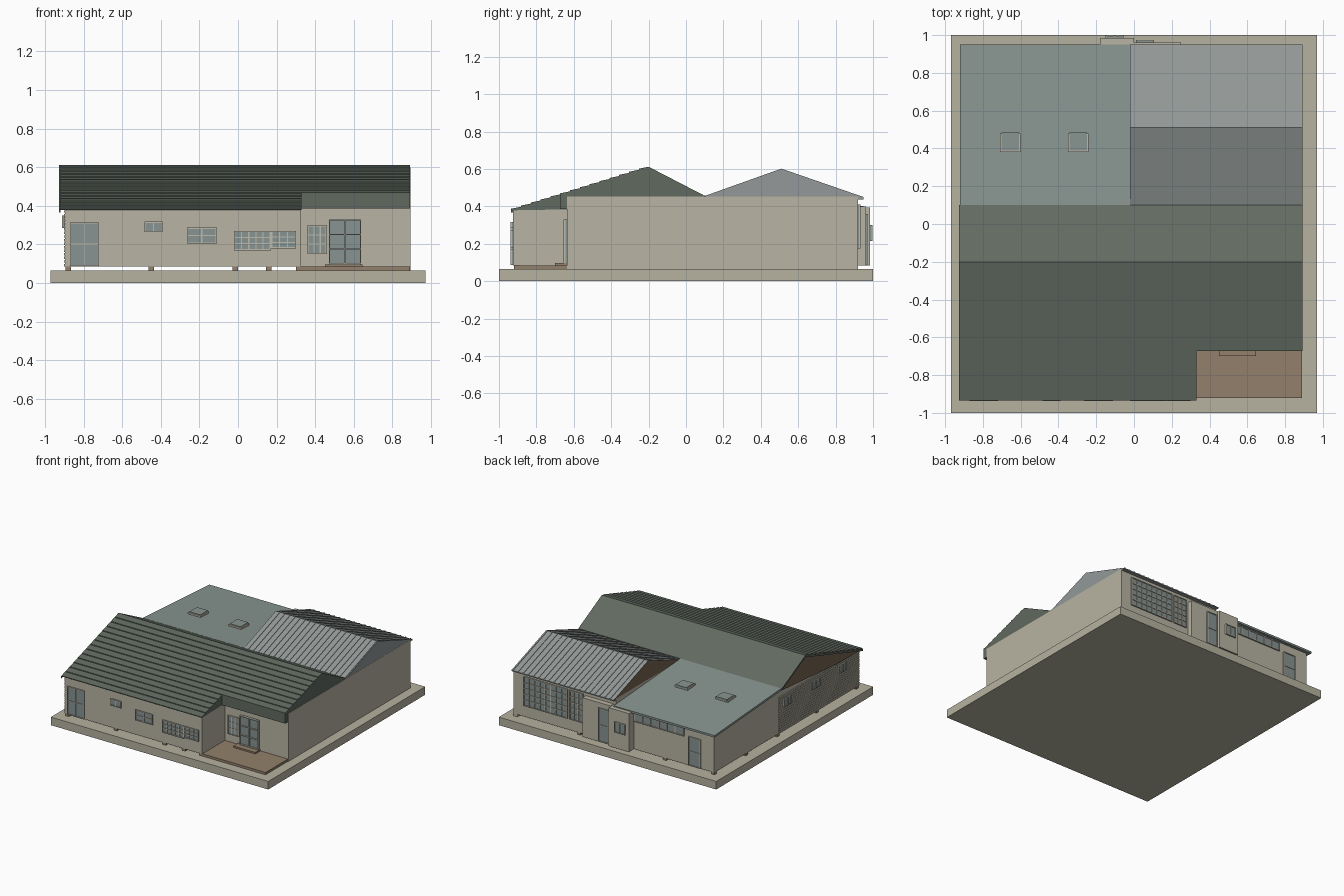
import bpy, bmesh, math

if "Cube" in bpy.data.objects:
    bpy.data.objects.remove(bpy.data.objects["Cube"])


def mat(name, r, g, b):
    m = bpy.data.materials.new(name)
    lin = [((c / 255 + 0.055) / 1.055) ** 2.4 for c in (r, g, b)]
    m.diffuse_color = (*lin, 1)
    m.use_nodes = True
    m.node_tree.nodes["Principled BSDF"].inputs["Base Color"].default_value = m.diffuse_color
    return m


WALL = mat("wall beige", 184, 180, 163)
SLAB = mat("slab beige", 182, 178, 160)
GREEN = mat("dark green tile", 97, 106, 96)
SHED = mat("grey green sheet", 137, 150, 146)
METAL = mat("grey metal", 147, 153, 152)
BROWN = mat("brown timber", 146, 128, 107)
GABLE = mat("dark brown gable", 118, 98, 80)
GLASS = mat("grey glass", 134, 147, 146)
TRIM = mat("light trim", 190, 187, 172)


def finish(name, bm, *mats):
    bmesh.ops.recalc_face_normals(bm, faces=bm.faces)
    me = bpy.data.meshes.new(name)
    bm.to_mesh(me)
    bm.free()
    for m in mats:
        me.materials.append(m)
    ob = bpy.data.objects.new(name, me)
    bpy.context.collection.objects.link(ob)
    return ob


def add_box(bm, x0, x1, y0, y1, z0, z1, mi=0):
    vs = bmesh.ops.create_cube(bm, size=1)["verts"]
    for v in vs:
        v.co.x = x1 if v.co.x > 0 else x0
        v.co.y = y1 if v.co.y > 0 else y0
        v.co.z = z1 if v.co.z > 0 else z0
    for f in {f for v in vs for f in v.link_faces}:
        f.material_index = mi


def box(name, m, *dims):
    bm = bmesh.new()
    add_box(bm, *dims)
    return finish(name, bm, m)


def prism(name, pts, x0, x1, m, left_mat=None):
    """Extrude a (y, z) profile along x; the left cap may have its own colour."""
    bm = bmesh.new()
    a = [bm.verts.new((x0, y, z)) for y, z in pts]
    b = [bm.verts.new((x1, y, z)) for y, z in pts]
    cap = bm.faces.new(a)
    bm.faces.new(b)
    for i in range(len(pts)):
        j = (i + 1) % len(pts)
        bm.faces.new((a[i], a[j], b[j], b[i]))
    cap.material_index = 1 if left_mat else 0
    return finish(name, bm, m, left_mat or m)


def window(name, side, at, u0, u1, z0, z1, cols, rows, depth=0.012, bar=0.006):
    """Glazed unit on a wall at coordinate 'at': glass plate, frame and glazing bars."""
    s = 1 if side == "back" else -1
    bm = bmesh.new()

    def part(ua, ub, za, zb, d, mi):
        lo, hi = sorted((at - s * 0.003, at + s * d))
        if side == "left":
            add_box(bm, lo, hi, ua, ub, za, zb, mi)
        else:
            add_box(bm, ua, ub, lo, hi, za, zb, mi)

    part(u0, u1, z0, z1, depth * 0.5, 0)
    for i in range(cols + 1):
        u = u0 + (u1 - u0 - bar) * i / cols
        part(u, u + bar, z0, z1, depth, 1)
    for i in range(rows + 1):
        z = z0 + (z1 - z0 - bar) * i / rows
        part(u0, u1, z, z + bar, depth * 0.95, 1)
    return finish(name, bm, GLASS, TRIM)


# Ground slab, terrace and step
box("ground_slab", SLAB, -0.97, 0.97, -1, 1, 0, 0.065)
box("terrace_deck", BROWN, 0.30, 0.89, -0.92, -0.63, 0.066, 0.085)
box("terrace_step", BROWN, 0.45, 0.645, -0.70, -0.63, 0.085, 0.097)

# Walls
prism("front_left_walls", [(-0.925, 0.085), (0.1, 0.085), (0.1, 0.445), (-0.6, 0.387), (-0.925, 0.381)],
      -0.895, 0.327, WALL)
box("right_walls", WALL, -0.02, 0.885, -0.635, 0.92, 0.085, 0.448)
box("right_party_wall", WALL, 0.86, 0.893, -0.635, 0.92, 0.065, 0.452)
prism("back_left_walls", [(0.1, 0.085), (0.92, 0.085), (0.92, 0.39), (0.1, 0.445)], -0.895, -0.02, WALL)

# Horizontal cladding boards on the left side
boards = bmesh.new()
n = 16
for i in range(n):
    z = 0.087 + i * 0.0185
    add_box(boards, -0.902, -0.89, -0.925, 0.1, z, z + 0.0125)
finish("left_cladding", boards, WALL)

# Short posts under the floor
posts = bmesh.new()
for x in (-0.88, -0.45, -0.015, 0.16, 0.315, 0.875):
    for y in (-0.905, -0.4, 0.1, 0.5, 0.9):
        if not (x > 0.32 and y < -0.63):
            add_box(posts, x - 0.014, x + 0.014, y - 0.014, y + 0.014, 0.065, 0.086)
finish("floor_posts", posts, BROWN)

# Front tiled roof: stepped rows on the front slope, plain slope behind
RIDGE_Y, RIDGE_Z, PITCH = -0.2, 0.612, 0.313
ROW = 0.735 / 14


def tiled_profile(rows, underside):
    pts = []
    for i in range(rows):
        y = RIDGE_Y - ROW * (rows - i)
        z = RIDGE_Z + PITCH * (y - RIDGE_Y)
        pts += [(y, z), (y, z + 0.006)]
    return pts + [(RIDGE_Y, RIDGE_Z), (0.1, 0.457)] + underside


prism("front_roof_left", tiled_profile(14, [(0.1, 0.44), (-0.6, 0.385), (-0.93, 0.379)]),
      -0.92, 0.33, GREEN, GABLE)
prism("front_roof_right", tiled_profile(9, [(0.1, 0.44), (-0.63, 0.44), (-0.63, 0.385), (-0.6725, 0.385)]),
      0.33, 0.891, GREEN)
# Thin green verge on the left gable
prism("left_verge", [(-0.935, 0.38), (-0.2, 0.612), (0.1, 0.457), (0.1, 0.445), (-0.2, 0.596), (-0.935, 0.366)],
      -0.926, -0.919, GREEN)

# Rear right gabled metal roof with standing ribs
prism("metal_roof", [(0.1, 0.452), (0.51, 0.598), (0.95, 0.446), (0.95, 0.438), (0.1, 0.438)],
      -0.02, 0.892, METAL, GABLE)
ribs = bmesh.new()
slopes = [((0.1, 0.452), (0.51, 0.598)), ((0.51, 0.598), (0.95, 0.446))]
for i in range(20):
    x = 0.012 + i * 0.0455
    for (ya, za), (yb, zb) in slopes:
        c = [(x + dx, y, z + dz) for dz in (-0.002, 0.004)
             for y, z in ((ya, za), (yb, zb)) for dx in (0, 0.008)]
        v = [ribs.verts.new(p) for p in c]
        for q in ((0, 1, 3, 2), (4, 5, 7, 6), (0, 1, 5, 4), (2, 3, 7, 6), (0, 2, 6, 4), (1, 3, 7, 5)):
            ribs.faces.new([v[k] for k in q])
finish("metal_roof_ribs", ribs, METAL)

# Rear left low-slope roof
prism("low_roof", [(0.1, 0.458), (0.95, 0.402), (0.95, 0.386), (0.1, 0.44)], -0.92, -0.02, SHED)
for k, x in enumerate((-0.71, -0.35)):
    box(f"skylight_frame_{k}", TRIM, x, x + 0.11, 0.38, 0.48, 0.425, 0.452)
    box(f"skylight_pane_{k}", SHED, x + 0.008, x + 0.102, 0.388, 0.484, 0.44, 0.456)

# Back entrance blocks
box("entrance_block_tall", WALL, -0.18, 0.0, 0.91, 0.985, 0.085, 0.395)
box("entrance_block_low", WALL, 0.0, 0.25, 0.91, 0.962, 0.085, 0.40)

# Front windows and doors
F, N = -0.925, -0.635
window("front_double_door", "front", F, -0.87, -0.72, 0.088, 0.315, 2, 2)
window("front_small_window", "front", F, -0.485, -0.39, 0.265, 0.318, 2, 1)
window("front_mid_window", "front", F, -0.265, -0.11, 0.205, 0.287, 2, 2)
window("front_grid_window", "front", F, -0.022, 0.17, 0.17, 0.27, 5, 3)
window("front_grid_window_side", "front", F, 0.172, 0.30, 0.18, 0.27, 3, 3)
window("terrace_window", "front", N, 0.36, 0.46, 0.15, 0.30, 3, 3)
window("terrace_double_door", "front", N, 0.47, 0.637, 0.097, 0.33, 2, 3, 0.02)

# Back windows and doors
B = 0.92
window("back_grid_window", "back", B, 0.41, 0.80, 0.175, 0.41, 8, 5)
window("back_side_window", "back", B, 0.27, 0.39, 0.175, 0.41, 3, 5)
window("back_entrance_door", "back", 0.962, 0.01, 0.105, 0.09, 0.36, 1, 2)
window("back_entrance_window", "back", 0.985, -0.15, -0.055, 0.215, 0.30, 2, 1)
window("back_strip_window", "back", B, -0.63, -0.185, 0.31, 0.382, 6, 1)
window("back_door", "back", B, -0.78, -0.67, 0.088, 0.32, 1, 2)

# Left windows
for k, y in enumerate((0.0, -0.36, -0.70)):
    window(f"left_window_{k}", "left", -0.9, y - 0.05, y + 0.05, 0.285, 0.35, 2, 1)
